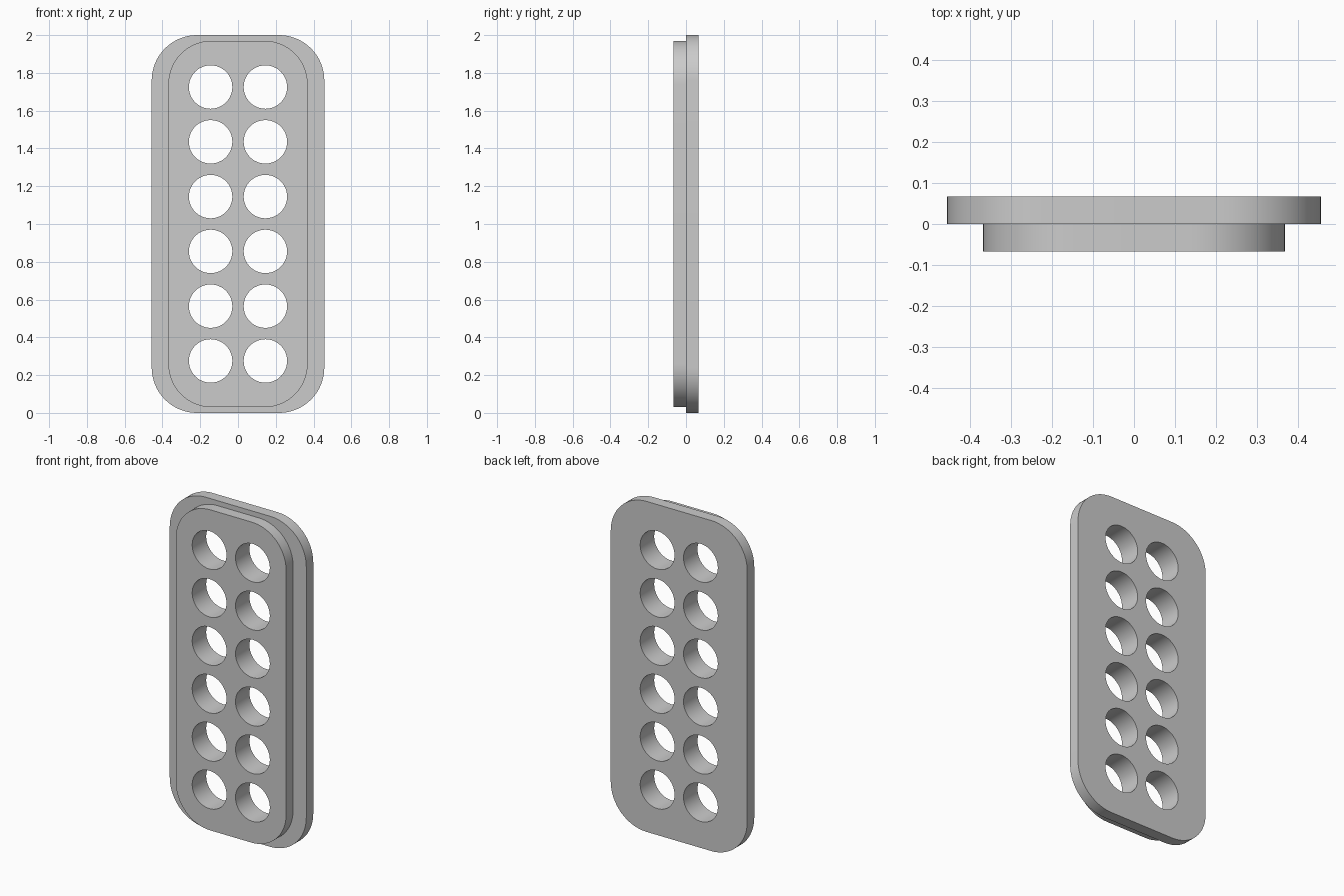
import bpy, bmesh, math
from mathutils import Matrix

cube = bpy.data.objects.get("Cube")
if cube:
    bpy.data.objects.remove(cube, do_unlink=True)

grey = bpy.data.materials.new("plain_grey")
grey.use_nodes = True
colour = (0.6, 0.6, 0.6, 1)
grey.diffuse_color = colour
grey.node_tree.nodes["Principled BSDF"].inputs["Base Color"].default_value = colour

THICK = 0.067
MID_Z = 1.0
HOLE_R = 0.115
HOLES = [(side * 0.145, (row - 2.5) * 0.29) for side in (-1, 1) for row in range(6)]


def arc(cx, cy, r, start, sweep, steps):
    return [(cx + r * math.cos(start + sweep * i / steps),
             cy + r * math.sin(start + sweep * i / steps)) for i in range(steps + 1)]


def rounded_rectangle(half_w, half_h, r):
    points = []
    for k, (sx, sy) in enumerate([(1, 1), (-1, 1), (-1, -1), (1, -1)]):
        points += arc(sx * (half_w - r), sy * (half_h - r), r, k * math.pi / 2, math.pi / 2, 16)
    return points


def add_loop(curve, points):
    spline = curve.splines.new("POLY")
    spline.points.add(len(points) - 1)
    for p, (x, y) in zip(spline.points, points):
        p.co = (x, y, 0, 1)
    spline.use_cyclic_u = True


def perforated_plate(name, half_w, half_h, r, y):
    """Filled outline with round holes, extruded and stood upright."""
    curve = bpy.data.curves.new(name + "_profile", "CURVE")
    curve.dimensions = "2D"
    curve.fill_mode = "BOTH"
    curve.extrude = THICK / 2
    add_loop(curve, rounded_rectangle(half_w, half_h, r))
    for x, z in HOLES:
        add_loop(curve, arc(x, z, HOLE_R, 0, math.tau, 48)[:-1])

    # Turn the curve into a welded mesh
    helper = bpy.data.objects.new(name + "_profile", curve)
    bpy.context.collection.objects.link(helper)
    bpy.context.view_layer.update()
    graph = bpy.context.evaluated_depsgraph_get()
    mesh = bpy.data.meshes.new_from_object(helper.evaluated_get(graph))
    bpy.data.objects.remove(helper, do_unlink=True)
    bpy.data.curves.remove(curve)
    mesh.name = name
    mesh.transform(Matrix.Translation((0, y, MID_Z)) @ Matrix.Rotation(math.pi / 2, 4, "X"))
    bm = bmesh.new()
    bm.from_mesh(mesh)
    bmesh.ops.remove_doubles(bm, verts=bm.verts, dist=0.0001)
    bmesh.ops.recalc_face_normals(bm, faces=bm.faces)
    bm.to_mesh(mesh)
    bm.free()

    mesh.materials.clear()
    mesh.materials.append(grey)
    obj = bpy.data.objects.new(name, mesh)
    bpy.context.collection.objects.link(obj)
    bpy.ops.object.select_all(action="DESELECT")
    obj.select_set(True)
    bpy.context.view_layer.objects.active = obj
    bpy.ops.object.shade_smooth_by_angle(angle=math.radians(30))
    return obj


# Wide flange behind, narrower raised panel in front
perforated_plate("back_flange", 0.457, 1.0, 0.24, THICK / 2)
perforated_plate("front_panel", 0.369, 0.97, 0.23, -THICK / 2)
